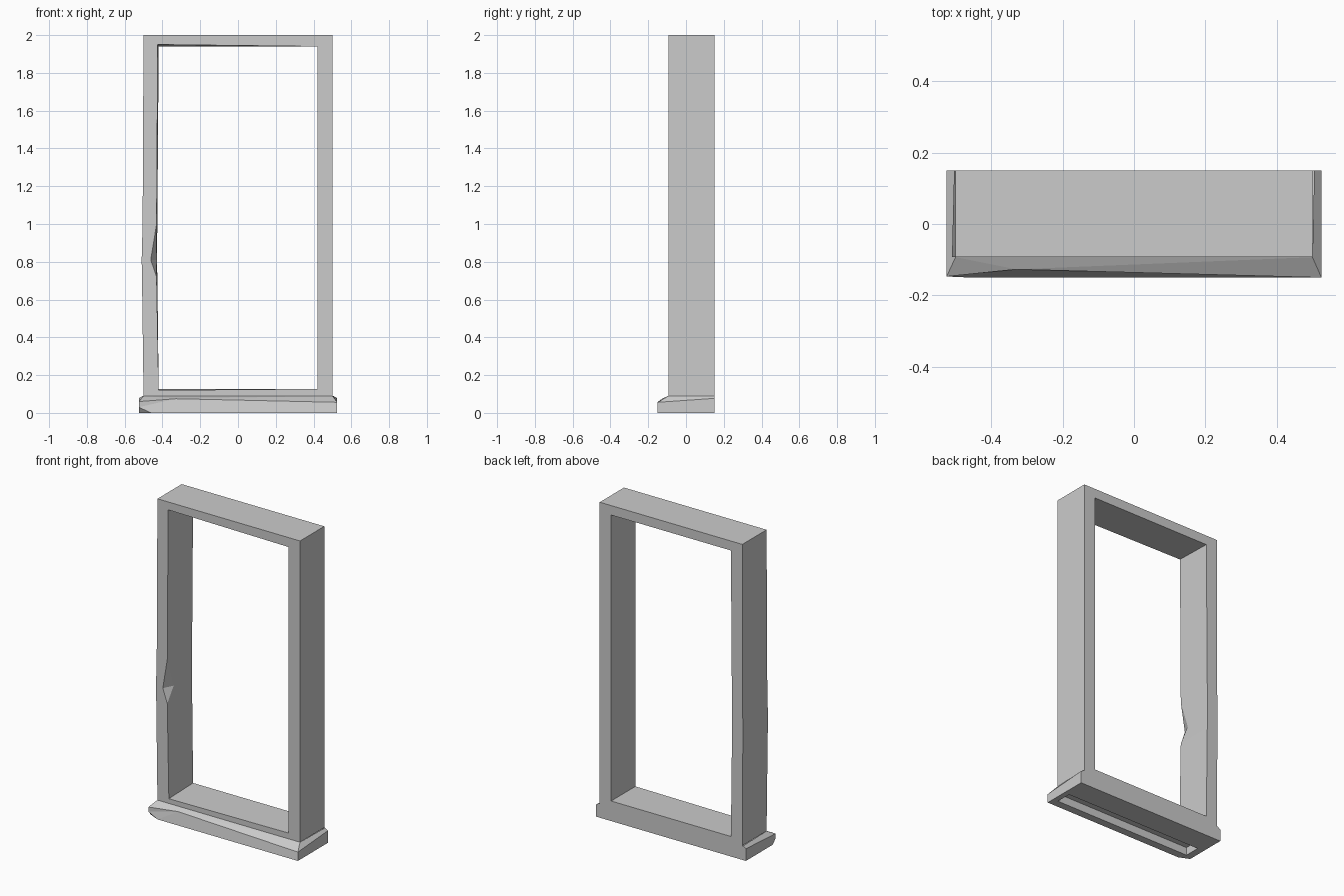
import bpy, bmesh

if "Cube" in bpy.data.objects:
    bpy.data.objects.remove(bpy.data.objects["Cube"])

FRONT, BACK = -0.093, 0.15


def finish(bm, name):
    bmesh.ops.recalc_face_normals(bm, faces=bm.faces[:])
    mesh = bpy.data.meshes.new(name)
    bm.to_mesh(mesh)
    bm.free()
    obj = bpy.data.objects.new(name, mesh)
    bpy.context.collection.objects.link(obj)
    return obj


def loop(bm, pts):
    return [bm.verts.new(p) for p in pts]


def bridge(bm, a, b, skip=()):
    n = len(a)
    for i in range(n):
        if i not in skip:
            j = (i + 1) % n
            bm.faces.new((a[i], a[j], b[j], b[i]))


# Frame: outer and inner outlines (x, z), with extra points on the worn left jamb
bm = bmesh.new()
outer = [(-.5, .09), (.5, .09), (.5, 2), (-.5, 2), (-.505, 1.0), (-.51, .81), (-.508, .7)]
inner_f = [(-.42, .12), (.42, .127), (.42, 1.94), (-.425, 1.95),
           (-.431, 1.0), (-.462, .81), (-.431, .72)]
inner_b = [(-.42, .127), (.42, .127), (.42, 1.94), (-.42, 1.94),
           (-.427, 1.0), (-.429, .81), (-.427, .72)]
of = loop(bm, [(x, FRONT, z) for x, z in outer])
ob = loop(bm, [(x if x > -.5 else -.5 + (x + .5) * .4, BACK, z) for x, z in outer])
inf = loop(bm, [(x, FRONT, z) for x, z in inner_f])
inb = loop(bm, [(x, BACK, z) for x, z in inner_b])
bridge(bm, of, inf)
bridge(bm, ob, inb)
bridge(bm, of, ob, skip=(0,))          # the bottom rests on the sill
bridge(bm, inf, inb, skip=(4, 5))
# Chip knocked out of the jamb's front inner edge
chip = bm.verts.new((-.43, -.03, .81))
bm.faces.new((inf[4], inf[5], chip))
bm.faces.new((inf[5], inf[6], chip))
bm.faces.new((inf[4], chip, inb[5], inb[4]))
bm.faces.new((chip, inf[6], inb[6], inb[5]))
finish(bm, "frame")

# Sill: flared block with a worn front edge and a sloped top
bm = bmesh.new()
top = loop(bm, [(-.5, FRONT, .09), (.5, FRONT, .09), (.505, BACK, .09), (-.505, BACK, .09)])
mid = loop(bm, [(-.525, -.147, .06), (.525, -.15, .056), (.525, BACK, .077), (-.525, BACK, .077)])
dip = bm.verts.new((-.33, -.127, .075))
low = loop(bm, [(-.46, -.15, 0), (.525, -.15, 0), (.525, BACK, 0), (-.525, BACK, 0)])
corner = bm.verts.new((-.525, -.147, .03))
side = bm.verts.new((-.525, -.12, 0))
bridge(bm, top, mid, skip=(0, 3))
bridge(bm, mid, low, skip=(0, 3))
bm.faces.new((top[3], top[0], mid[0], mid[3]))
for f in ((top[0], mid[0], dip), (top[0], dip, top[1]), (top[1], dip, mid[1]),
          (mid[0], corner, dip), (corner, low[0], dip), (dip, low[0], low[1], mid[1]),
          (corner, side, low[0]), (mid[3], mid[0], corner, side, low[3])):
    bm.faces.new(f)
# Groove in the underside
rim = [(-.48, -.1), (.49, -.1), (.49, 0), (-.48, 0)]
g0 = loop(bm, [(x, y, 0) for x, y in rim])
g1 = loop(bm, [(x, y, .05) for x, y in rim])
bridge(bm, low, g0, skip=(3,))
bm.faces.new((low[3], side, low[0], g0[0], g0[3]))
bridge(bm, g0, g1)
bm.faces.new(g1)
finish(bm, "sill")
